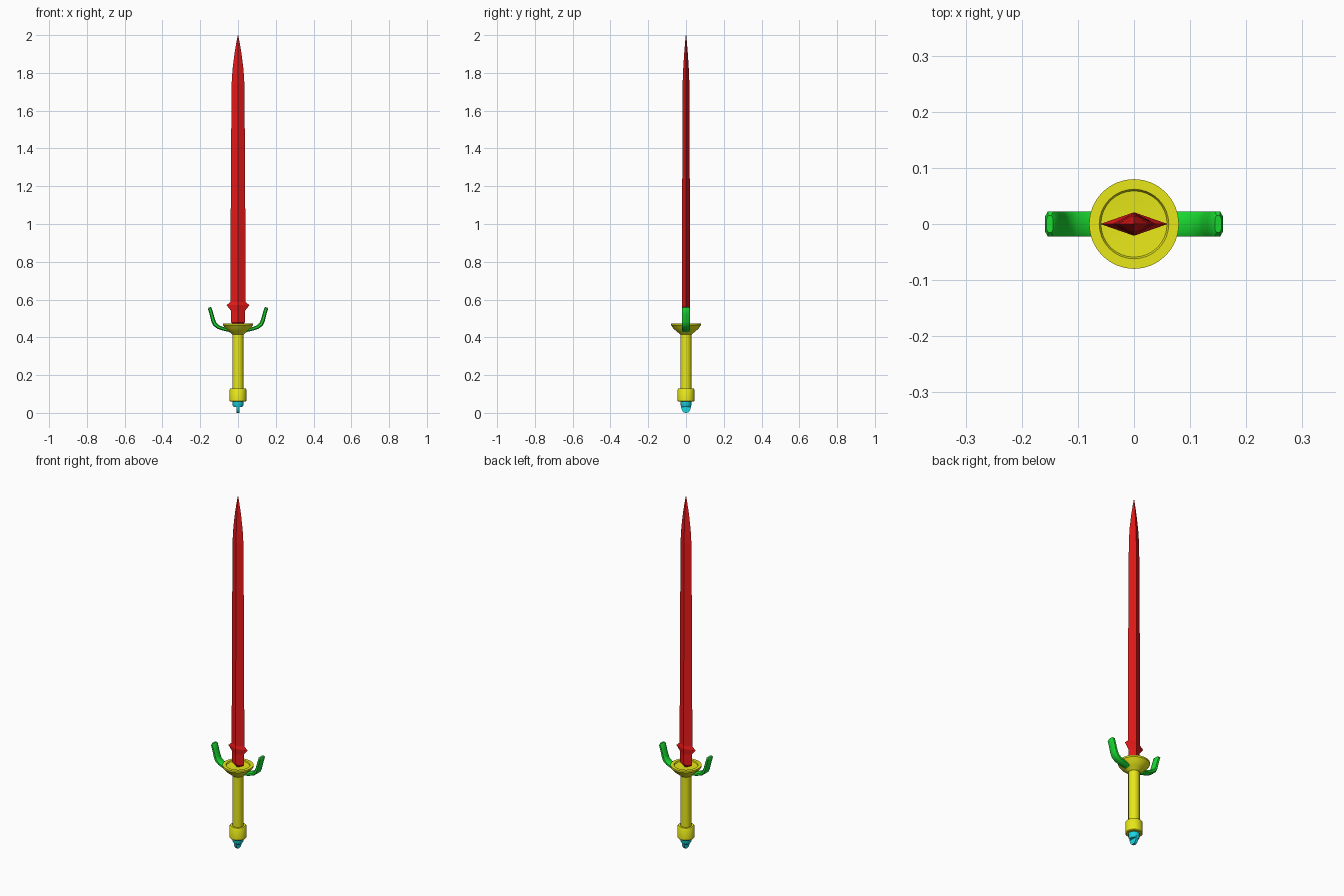
import bpy, bmesh, math
from mathutils import Vector

if "Cube" in bpy.data.objects:
    bpy.data.objects.remove(bpy.data.objects["Cube"])


def material(name, rgb):
    m = bpy.data.materials.new(name)
    m.diffuse_color = (*rgb, 1)
    m.use_nodes = True
    m.node_tree.nodes["Principled BSDF"].inputs["Base Color"].default_value = m.diffuse_color
    return m


RED = material("red", (0.8, 0.01, 0.01))
YELLOW = material("yellow", (0.8, 0.8, 0.01))
GREEN = material("green", (0.01, 0.7, 0.03))
CYAN = material("cyan", (0.01, 0.7, 0.8))


def loft(name, rings, mat, smooth=None):
    """Skin a list of equal-length point rings and cap both ends."""
    bm = bmesh.new()
    loops = [[bm.verts.new(p) for p in ring] for ring in rings]
    n = len(loops[0])
    for a, b in zip(loops, loops[1:]):
        for i in range(n):
            j = (i + 1) % n
            bm.faces.new((a[i], a[j], b[j], b[i]))
    bm.faces.new(loops[0])
    bm.faces.new(loops[-1])
    bmesh.ops.recalc_face_normals(bm, faces=bm.faces)
    me = bpy.data.meshes.new(name)
    bm.to_mesh(me)
    bm.free()
    ob = bpy.data.objects.new(name, me)
    bpy.context.collection.objects.link(ob)
    me.materials.append(mat)
    if smooth:
        bpy.ops.object.select_all(action='DESELECT')
        ob.select_set(True)
        bpy.context.view_layer.objects.active = ob
        bpy.ops.object.shade_smooth_by_angle(angle=math.radians(smooth))
    return ob


def oval(rx, ry, z, n=32):
    return [(rx * math.cos(math.tau * i / n), ry * math.sin(math.tau * i / n), z)
            for i in range(n)]


def lathe(name, profile, mat):
    return loft(name, [oval(r, r, z) for r, z in profile], mat, 35)


# Blade: diamond section with a pair of barbs near the guard (z, half width, half depth)
blade = [(0.464, 0.012, 0.012), (0.478, 0.037, 0.02), (0.54, 0.037, 0.021),
         (0.57, 0.06, 0.021), (0.588, 0.04, 0.021), (1.2, 0.038, 0.02),
         (1.74, 0.034, 0.018), (1.82, 0.029, 0.015), (1.9, 0.019, 0.01),
         (1.96, 0.009, 0.005), (2.0, 0.001, 0.001)]
loft("blade", [[(w, 0, z), (0, d, z), (-w, 0, z), (0, -d, z)] for z, w, d in blade], RED)

# Cup-shaped guard with a shallow groove on top
lathe("guard_cup", [(0.03, 0.415), (0.036, 0.42), (0.05, 0.432), (0.066, 0.445),
                    (0.075, 0.459), (0.08, 0.464), (0.08, 0.473), (0.062, 0.473),
                    (0.059, 0.467), (0.02, 0.465)], YELLOW)

# Grip and end collar
lathe("grip", [(0.029, 0.12), (0.029, 0.42)], YELLOW)
lathe("grip_collar", [(0.04, 0.06), (0.044, 0.064), (0.044, 0.124), (0.04, 0.13)], YELLOW)

# Pommel cap with a thin rounded tab beneath
lathe("pommel_cap", [(0.022, 0.03), (0.028, 0.04), (0.029, 0.062)], CYAN)
tab = [(0.03, 0.04), (0.027, 0.025), (0.021, 0.01), (0.012, 0.002)]
outline = tab + [(-y, z) for y, z in reversed(tab)]
outline = [(y, max(z, 0)) for y, z in outline]
low = [(0.012, 0.002), (0.0, 0.0), (-0.012, 0.002)]
outline = tab[:3] + low + [(-y, z) for y, z in reversed(tab[:3])]
outline = [(y * 0.92, z) for y, z in outline]
loft("pommel_tab", [[(s * 0.007, y, z) for y, z in outline] for s in (-1, 1)], CYAN, 35)

# Side prongs: rounded flat bar swept along an upward curve (x, z, half thickness)
path = [(0.03, 0.434, 0.009), (0.075, 0.444, 0.009), (0.105, 0.455, 0.01),
        (0.123, 0.47, 0.011), (0.131, 0.488, 0.011), (0.141, 0.525, 0.01),
        (0.149, 0.552, 0.01), (0.15, 0.559, 0.006)]
for side, label in ((1, "right"), (-1, "left")):
    rings = []
    for i, (x, z, t) in enumerate(path):
        a, b = path[max(i - 1, 0)], path[min(i + 1, len(path) - 1)]
        d = Vector((b[0] - a[0], b[1] - a[1])).normalized()
        w = 0.022 if i < len(path) - 1 else 0.015
        ring = []
        for u, v in ((1, 0.5), (0.6, 1), (-0.6, 1), (-1, 0.5),
                     (-1, -0.5), (-0.6, -1), (0.6, -1), (1, -0.5)):
            ring.append((side * (x - d.y * t * v), u * w, z + d.x * t * v))
        rings.append(ring)
    loft("prong_" + label, rings, GREEN, 40)
